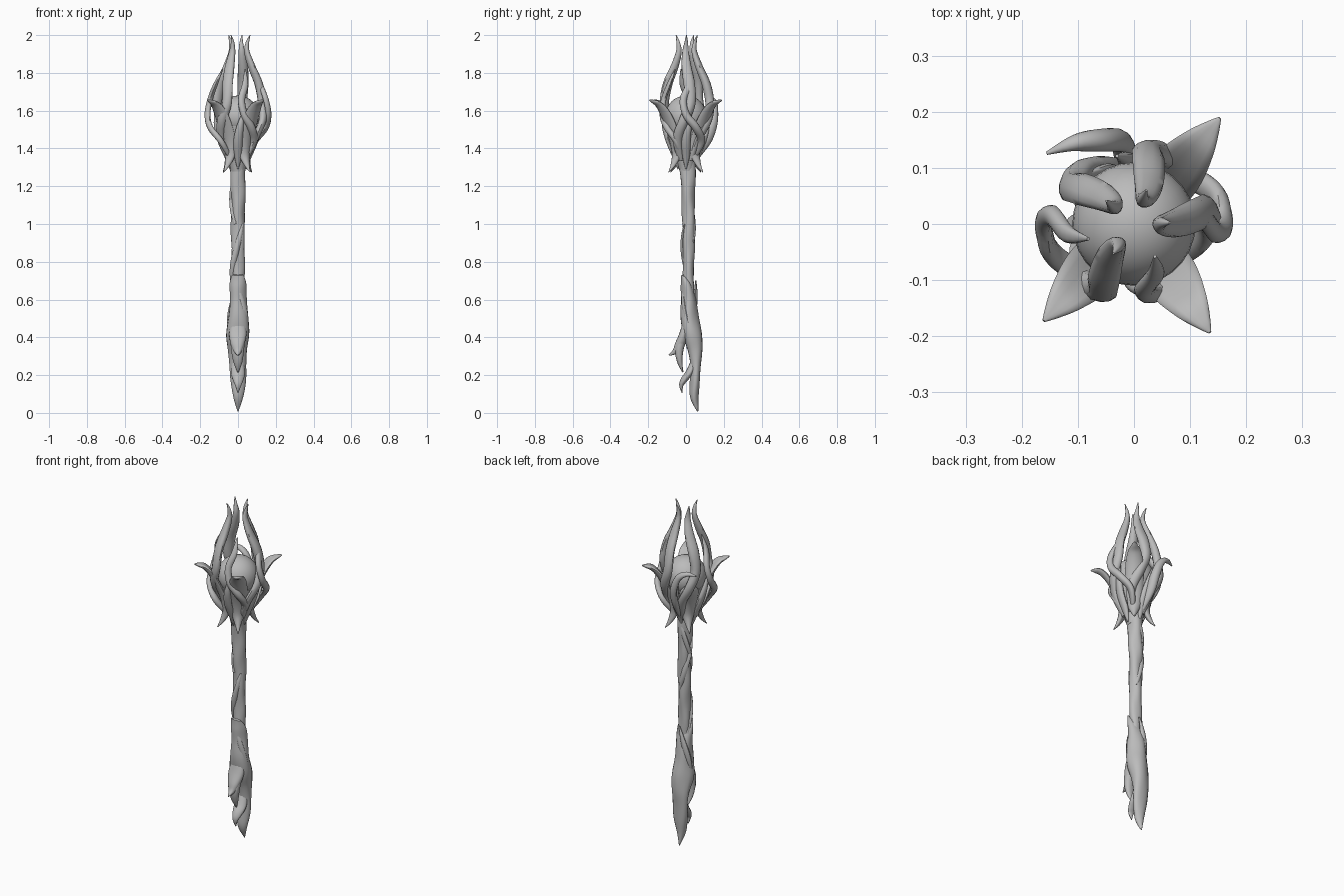
import bpy, bmesh, math
from mathutils import Vector

cube = bpy.data.objects.get("Cube")
if cube:
    bpy.data.objects.remove(cube, do_unlink=True)

GREY = (0.5, 0.5, 0.5, 1)
stone = bpy.data.materials.new("grey")
stone.use_nodes = True
stone.diffuse_color = GREY
stone.node_tree.nodes["Principled BSDF"].inputs["Base Color"].default_value = GREY


def finish(name, bm):
    bmesh.ops.recalc_face_normals(bm, faces=bm.faces)
    mesh = bpy.data.meshes.new(name)
    bm.to_mesh(mesh)
    bm.free()
    mesh.materials.append(stone)
    ob = bpy.data.objects.new(name, mesh)
    bpy.context.collection.objects.link(ob)
    bpy.ops.object.select_all(action="DESELECT")
    ob.select_set(True)
    bpy.context.view_layer.objects.active = ob
    bpy.ops.object.shade_smooth_by_angle(angle=math.radians(50))
    return ob


def spline(rows, steps):
    """Catmull-Rom through rows of any length."""
    out = []
    for i in range(len(rows) - 1):
        a, b = rows[max(i - 1, 0)], rows[i]
        c, d = rows[i + 1], rows[min(i + 2, len(rows) - 1)]
        for s in range(steps):
            t = s / steps
            out.append([q + 0.5 * t * (r - p + t * (2 * p - 5 * q + 4 * r - s4 + t * (3 * (q - r) + s4 - p)))
                        for p, q, r, s4 in zip(a, b, c, d)])
    return out + [list(rows[-1])]


def loft(name, rows, side, sides=12, steps=5, ridge=0.0, twist=0.0, keel=0.0):
    """Sweep an ellipse along rows of (x, y, z, half width, half depth)."""
    pts = spline(rows, steps)
    pos = [Vector(p[:3]) for p in pts]
    bm = bmesh.new()
    rings = []
    for i, p in enumerate(pts):
        tangent = (pos[min(i + 1, len(pos) - 1)] - pos[max(i - 1, 0)]).normalized()
        u = (side - tangent * side.dot(tangent)).normalized()
        v = tangent.cross(u)
        w, d = max(p[3], 0.001), max(p[4], 0.001)
        ring = []
        for k in range(sides):
            a = math.tau * k / sides
            m = 1 + ridge * math.sin(3 * a + twist * p[2]) + ridge * 0.6 * math.sin(2 * a - 1.7 * twist * p[2])
            lift = keel * w * abs(math.cos(a))
            ring.append(bm.verts.new(pos[i] + u * w * m * math.cos(a) + v * (d * m * math.sin(a) + lift)))
        rings.append(ring)
    for r, q in zip(rings, rings[1:]):
        for k in range(sides):
            n = (k + 1) % sides
            bm.faces.new((r[k], r[n], q[n], q[k]))
    bm.faces.new(rings[0])
    bm.faces.new(rings[-1])
    return finish(name, bm)


def polar(rows, angle, scale=1.0):
    """Turn (angle offset, radius, z, w, d) rows into xyz rows."""
    out = []
    for da, r, z, w, d in rows:
        a = math.radians(angle + da)
        out.append((r * scale * math.cos(a), r * scale * math.sin(a), z, w, d))
    return out


def tangential(angle):
    a = math.radians(angle)
    return Vector((-math.sin(a), math.cos(a), 0))


X = Vector((1, 0, 0))

# Gnarled shaft
loft("shaft", [(0, 0.012, 0.6, 0.034, 0.03), (0, 0.013, 0.8, 0.034, 0.03),
               (0, 0.014, 1.0, 0.036, 0.032), (0, 0.01, 1.2, 0.038, 0.038),
               (0, 0.005, 1.4, 0.045, 0.045)], X, sides=16, steps=14, ridge=0.07, twist=18)

# Vines wound around the shaft
for n, (start, z0, z1, turn) in enumerate([(60, 0.9, 1.3, 200), (240, 1.0, 1.34, -180), (150, 0.66, 1.0, 170)]):
    rows = []
    for k in range(9):
        t = k / 8
        a = math.radians(start + turn * t)
        w = 0.003 + 0.014 * math.sin(math.pi * (0.12 + 0.8 * t))
        rows.append((0.03 * math.cos(a), 0.012 + 0.03 * math.sin(a), z0 + (z1 - z0) * t, w, w * 0.75))
    loft(f"shaft_vine_{n + 1}", rows, X, sides=8)

# Root end with downward forks, drawn as (y, z, half width, half depth)
roots = {
    "root_main": [(-0.02, 0.73, 0.03, 0.006), (0, 0.68, 0.044, 0.028), (0.014, 0.6, 0.046, 0.038),
                  (0.018, 0.5, 0.052, 0.05), (0.033, 0.41, 0.06, 0.05), (0.049, 0.33, 0.052, 0.037),
                  (0.052, 0.25, 0.044, 0.028), (0.047, 0.16, 0.039, 0.027), (0.044, 0.08, 0.026, 0.021),
                  (0.062, 0.008, 0.002, 0.003)],
    "root_fork_upper": [(0.015, 0.5, 0.03, 0.03), (-0.01, 0.42, 0.045, 0.026), (-0.035, 0.36, 0.036, 0.024),
                        (-0.058, 0.325, 0.02, 0.014), (-0.09, 0.305, 0.003, 0.003)],
    "root_fork_hanging": [(-0.01, 0.42, 0.04, 0.022), (-0.035, 0.34, 0.036, 0.022),
                          (-0.032, 0.27, 0.024, 0.014), (-0.016, 0.215, 0.003, 0.003)],
    "root_fork_lower": [(0.05, 0.28, 0.03, 0.02), (0.02, 0.215, 0.036, 0.02), (-0.01, 0.175, 0.027, 0.018),
                        (-0.025, 0.145, 0.016, 0.011), (-0.02, 0.105, 0.002, 0.002)],
}
for name, rows in roots.items():
    loft(name, [(0, y, z, w, d) for y, z, w, d in rows], X, sides=16, ridge=0.06, twist=14)

# Bark strands on the root
for n, (start, turn) in enumerate([(80, 150), (260, 130)]):
    rows = []
    for k in range(7):
        t = k / 6
        a = math.radians(start + turn * t)
        w = 0.004 + 0.016 * math.sin(math.pi * t)
        rows.append((0.04 * math.cos(a), 0.018 + 0.015 * t * t + 0.034 * math.sin(a), 0.7 - 0.36 * t, w, w * 0.8))
    loft(f"root_strand_{n + 1}", rows, X, sides=8)

# Cup and orb inside the head
loft("head_cup", [(0, 0.004, 1.28, 0.038, 0.038), (0, 0, 1.36, 0.056, 0.056),
                  (0, 0, 1.44, 0.085, 0.085), (0, 0, 1.52, 0.104, 0.104)], X, sides=20)
bm = bmesh.new()
bmesh.ops.create_uvsphere(bm, u_segments=28, v_segments=16, radius=0.11)
bmesh.ops.translate(bm, verts=bm.verts, vec=(0, 0, 1.57))
finish("orb", bm)

# Broad diagonal leaves, each ending in a thorn below
leaf = [(0, 0.112, 1.275, 0.002, 0.002), (0, 0.085, 1.315, 0.016, 0.012), (0, 0.068, 1.37, 0.034, 0.018),
        (0, 0.08, 1.44, 0.046, 0.018), (0, 0.112, 1.52, 0.05, 0.016), (0, 0.145, 1.585, 0.046, 0.015),
        (0, 0.18, 1.63, 0.034, 0.013), (0, 0.215, 1.648, 0.016, 0.009), (0, 0.236, 1.655, 0.003, 0.003)]
for name, angle, scale in [("leaf_back_left", 51, 1.03), ("leaf_front_right", 227, 1.0), ("leaf_front_left", 305, 1.0)]:
    loft(name, polar(leaf, angle, scale), tangential(angle), sides=14, keel=0.25)
short = leaf[:5] + [(0, 0.125, 1.58, 0.003, 0.003)]
loft("leaf_back_right", polar(short, 135), tangential(135), sides=14, keel=0.25)

# Thin sheath leaves between the broad ones
sheath = [(0, 0.042, 1.29, 0.003, 0.003), (0, 0.06, 1.36, 0.02, 0.014), (0, 0.092, 1.44, 0.024, 0.016),
          (6, 0.115, 1.52, 0.018, 0.014), (14, 0.125, 1.6, 0.003, 0.003)]
for n, angle in enumerate((0, 90, 180, 270)):
    loft(f"sheath_{n + 1}", polar(sheath, angle), tangential(angle), sides=10)

# Tall flame-shaped tendrils
flame = [(-35, 0.05, 1.34, 0.016, 0.014), (-28, 0.1, 1.45, 0.024, 0.018), (-6, 0.13, 1.55, 0.027, 0.02),
         (8, 0.13, 1.64, 0.028, 0.022), (6, 0.112, 1.74, 0.029, 0.023), (0, 0.075, 1.83, 0.026, 0.02),
         (-4, 0.048, 1.91, 0.018, 0.014), (0, 0.05, 1.96, 0.01, 0.009), (0, 0.064, 2.0, 0.002, 0.002)]
for n, angle in enumerate((2, 70, 140, 235)):
    loft(f"flame_tendril_{n + 1}", polar(flame, angle), tangential(angle), ridge=0.06, twist=12)

# Outer tendrils that loop around the orb and lean on the flames
loop = [(45, 0.06, 1.36, 0.014, 0.012), (42, 0.115, 1.44, 0.02, 0.016), (20, 0.145, 1.51, 0.021, 0.016),
        (0, 0.15, 1.58, 0.02, 0.015), (-6, 0.138, 1.66, 0.019, 0.014), (8, 0.112, 1.74, 0.016, 0.012),
        (18, 0.08, 1.82, 0.003, 0.003)]
for n, (angle, scale) in enumerate([(180, 1.07), (0, 1.07), (285, 0.86)]):
    loft(f"loop_tendril_{n + 1}", polar(loop, angle, scale), tangential(angle), ridge=0.06, twist=12)

# Hooked tendril at the back
hook = [(95, 0.06, 1.36, 0.016, 0.014), (97, 0.12, 1.45, 0.024, 0.018), (99, 0.15, 1.54, 0.025, 0.018),
        (110, 0.16, 1.62, 0.023, 0.016), (126, 0.178, 1.655, 0.015, 0.013), (141, 0.2, 1.65, 0.003, 0.003)]
loft("hook_tendril", polar(hook, 0), tangential(45), ridge=0.06, twist=12)
